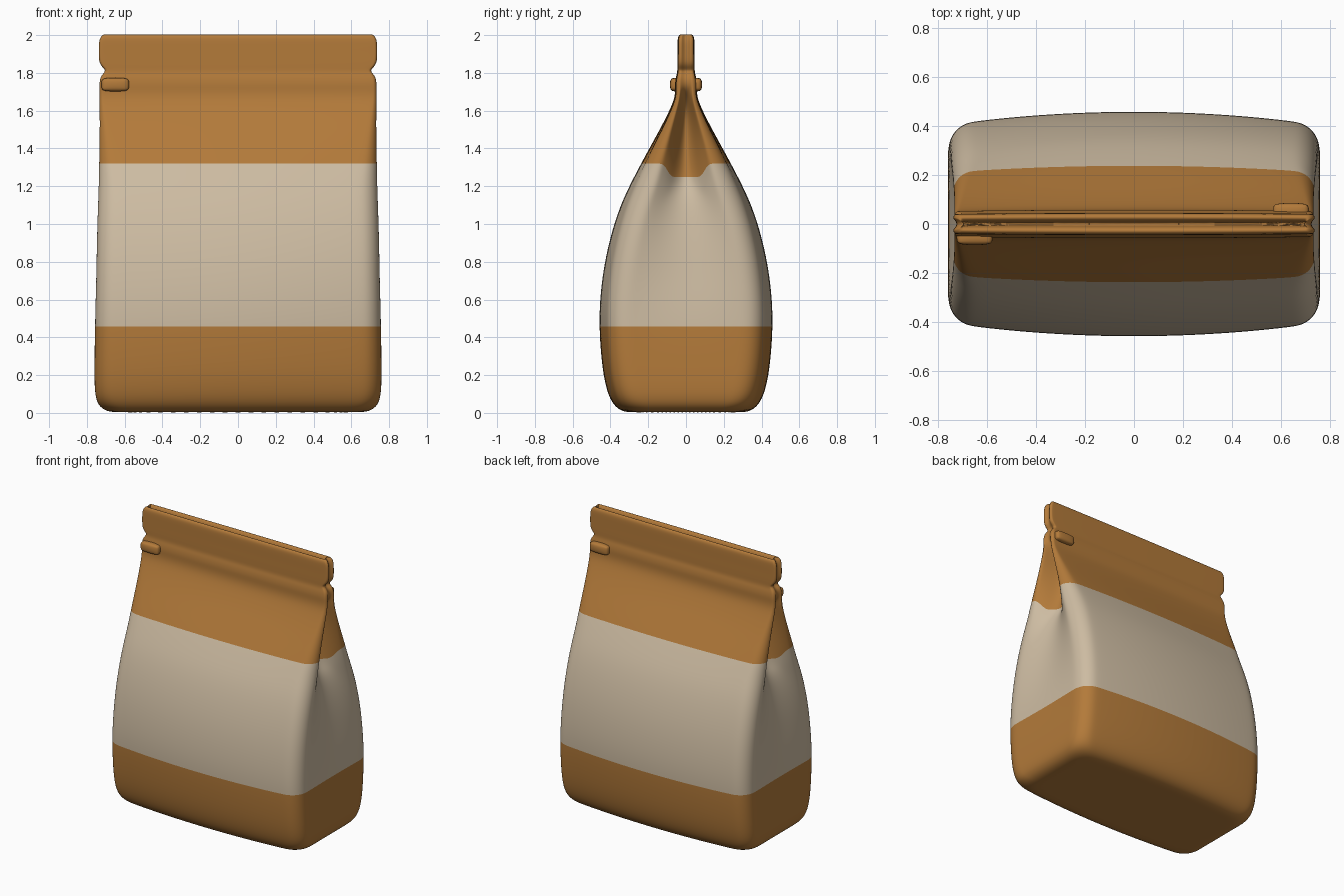
import bpy, bmesh, math

if "Cube" in bpy.data.objects:
    bpy.data.objects.remove(bpy.data.objects["Cube"])


def material(name, rgb):
    m = bpy.data.materials.new(name)
    m.diffuse_color = (*rgb, 1)
    m.use_nodes = True
    m.node_tree.nodes["Principled BSDF"].inputs["Base Color"].default_value = m.diffuse_color
    return m


ORANGE = material("kraft_orange", (0.45, 0.195, 0.042))
CREAM = material("cream_label", (0.61, 0.50, 0.36))

# Bag sections: height, half width, half depth, gusset fold depth
ROWS = [
    (0.004, 0.60, 0.26, 0), (0.002, 0.68, 0.325, 0), (0.03, 0.735, 0.375, 0),
    (0.09, 0.758, 0.412, 0), (0.20, 0.76, 0.438, 0), (0.33, 0.759, 0.452, 0),
    (0.46, 0.757, 0.459, 0.003), (0.58, 0.755, 0.457, 0.012), (0.72, 0.752, 0.443, 0.028),
    (0.86, 0.75, 0.418, 0.042), (1.00, 0.747, 0.381, 0.058), (1.12, 0.743, 0.338, 0.075),
    (1.22, 0.74, 0.29, 0.095), (1.32, 0.738, 0.238, 0.12), (1.42, 0.736, 0.183, 0.14),
    (1.52, 0.734, 0.128, 0.15), (1.60, 0.734, 0.088, 0.14), (1.66, 0.734, 0.062, 0.09),
    (1.705, 0.734, 0.057, 0.03), (1.74, 0.734, 0.059, 0.012), (1.775, 0.73, 0.054, 0.01),
    (1.795, 0.715, 0.048, 0.01), (1.812, 0.70, 0.046, 0.01), (1.83, 0.718, 0.046, 0.01),
    (1.855, 0.737, 0.046, 0.012), (1.91, 0.738, 0.045, 0.014), (1.965, 0.737, 0.045, 0.014),
    (1.99, 0.728, 0.043, 0.016), (2.004, 0.712, 0.034, 0.014), (2.003, 0.702, 0.020, 0.01),
    (1.985, 0.70, 0.010, 0.005), (1.965, 0.70, 0.006, 0.0),
]


def quarter(z, w, d, g):
    """Front centre -> rounded corner -> middle of the side gusset."""
    r = min(0.11, d * 0.36)
    pts = []
    for i in range(8):
        t = i / 7
        pts.append((t * (w - r), -d * (1 - 0.085 * t * t), z))
    yf = d * 0.915
    for i in range(1, 4):
        a = math.pi / 2 * i / 4
        pts.append((w - r + r * math.sin(a), -yf + r * (1 - math.cos(a)), z))
    dip = 0.085 * math.exp(-((z - 1.32) / 0.12) ** 2)
    for i in range(8):
        s = i / 7
        k = min(1, max(0, (s - 0.05) * 2.5))
        k = k * k * (3 - 2 * k)
        fold = g * math.sin(math.pi / 2 * s) ** 1.3
        pts.append((w - fold, -(yf - r) * (1 - s), z - dip * k))
    return pts


def ring(row):
    q = quarter(*row)
    n = len(q) - 1
    back = [(x, -y, z) for x, y, z in q]
    full = q + back[n - 1::-1]
    full += [(-x, y, z) for x, y, z in back[1:]]
    full += [(-x, y, z) for x, y, z in q[n - 1:0:-1]]
    return full


def finish(bm, name, mats, levels):
    me = bpy.data.meshes.new(name)
    bmesh.ops.recalc_face_normals(bm, faces=bm.faces)
    for f in bm.faces:
        f.smooth = True
    bm.to_mesh(me)
    bm.free()
    for m in mats:
        me.materials.append(m)
    ob = bpy.data.objects.new(name, me)
    bpy.context.collection.objects.link(ob)
    sub = ob.modifiers.new("soft", 'SUBSURF')
    sub.levels = sub.render_levels = levels
    return ob


# Pouch body, side gussets and sealed top in one skin
bm = bmesh.new()
rings = [[bm.verts.new(p) for p in ring(r)] for r in ROWS]
n = len(rings[0])
for k in range(len(rings) - 1):
    a, b = rings[k], rings[k + 1]
    label = ROWS[k][0] >= 0.459 and ROWS[k + 1][0] <= 1.321
    for i in range(n):
        j = (i + 1) % n
        f = bm.faces.new((a[i], a[j], b[j], b[i]))
        f.material_index = 1 if label else 0
bm.faces.new(rings[0][::-1])
bm.faces.new(rings[-1])
finish(bm, "pouch", [ORANGE, CREAM], 2)


# Small pull tabs at opposite ends of the closure
def tab(name, x, y):
    bm = bmesh.new()
    bmesh.ops.create_cube(bm, size=1)
    for v in bm.verts:
        v.co.x = x + v.co.x * 0.15
        v.co.y = y + v.co.y * 0.07
        v.co.z = 1.738 + v.co.z * 0.075
    bmesh.ops.bevel(bm, geom=bm.edges[:], offset=0.015, segments=1, affect='EDGES')
    finish(bm, name, [ORANGE], 2)


tab("front_pull_tab", -0.65, -0.052)
tab("back_pull_tab", 0.64, 0.052)
